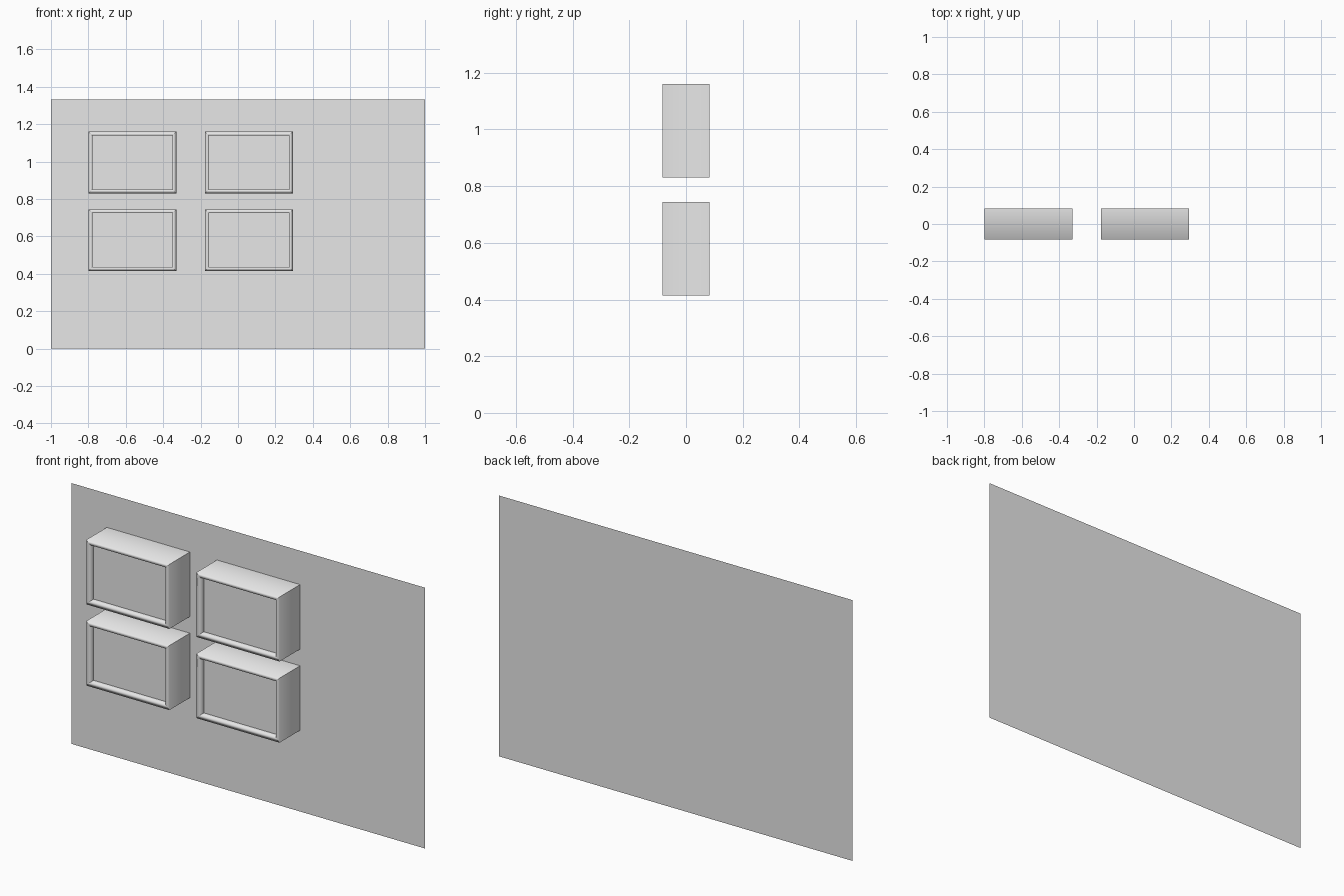
import bpy
import bmesh

cube = bpy.data.objects.get("Cube")
if cube:
    bpy.data.objects.remove(cube, do_unlink=True)

grey = bpy.data.materials.new("light grey")
grey.use_nodes = True
colour = (0.8, 0.8, 0.8, 1)
grey.diffuse_color = colour
grey.node_tree.nodes["Principled BSDF"].inputs["Base Color"].default_value = colour

FRONT, BACK = -0.083, 0.083
WIDTH, HEIGHT = 0.47, 0.33
RIM, RECESS = 0.021, 0.03


def add_object(name, bm):
    mesh = bpy.data.meshes.new(name)
    bm.to_mesh(mesh)
    bm.free()
    mesh.materials.append(grey)
    obj = bpy.data.objects.new(name, mesh)
    bpy.context.collection.objects.link(obj)
    return obj


def rectangle(bm, x, z, w, h, y):
    """Four corners, counter-clockwise seen from the front."""
    return [bm.verts.new(p) for p in
            ((x, y, z), (x + w, y, z), (x + w, y, z + h), (x, y, z + h))]


# Thin wall sheet behind everything
bm = bmesh.new()
bm.faces.new(rectangle(bm, -1, 0, 2, 1.333, BACK))
add_object("wall", bm)


# Framed box: outer side, front rim, recess side, then the flat panel
def framed_box(name, x, z):
    bm = bmesh.new()
    profile = ((0, BACK), (0, FRONT), (RIM, FRONT), (RIM, FRONT + RECESS))
    loops = [rectangle(bm, x + i, z + i, WIDTH - 2 * i, HEIGHT - 2 * i, y)
             for i, y in profile]
    for a, b in zip(loops, loops[1:]):
        for i in range(4):
            j = (i + 1) % 4
            bm.faces.new((a[i], a[j], b[j], b[i])).smooth = True
    panel = bm.faces.new(loops[-1])
    # Mitred corners and the panel border stay crisp
    for a, b in zip(loops, loops[1:]):
        for v, w in zip(a, b):
            bm.edges.get((v, w)).smooth = False
    for edge in panel.edges:
        edge.smooth = False
    add_object(name, bm)


for row, z in (("lower", 0.415), ("upper", 0.83)):
    for column, x in (("right", -0.80), ("left", -0.177)):
        framed_box(f"{row}_{column}_framed_box", x, z)
